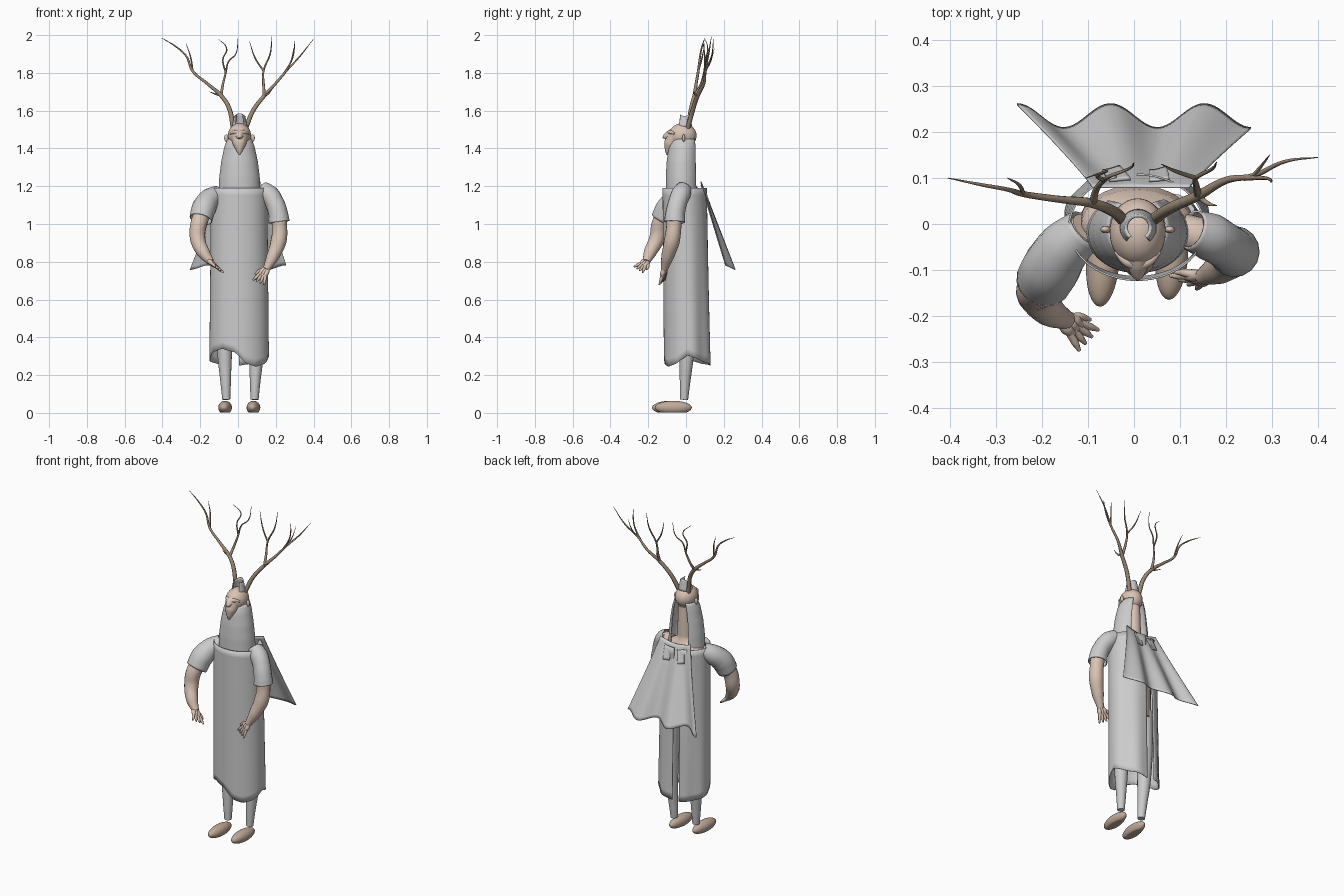
import bpy, bmesh
from math import sin, cos, pi, radians
from mathutils import Vector


def mat(name, c):
    m = bpy.data.materials.new(name)
    m.diffuse_color = (*c, 1)
    return m


SKIN = mat("skin", (0.70, 0.55, 0.46))
SHOE = mat("shoe", (0.52, 0.40, 0.31))
HORN = mat("horn", (0.33, 0.25, 0.18))


def finish(ob, m=None, thick=0):
    bpy.ops.object.select_all(action='DESELECT')
    ob.select_set(True)
    bpy.context.view_layer.objects.active = ob
    if ob.type == 'CURVE':
        bpy.ops.object.convert(target='MESH')
        ob = bpy.context.object
    bpy.ops.object.shade_smooth_by_angle(angle=radians(50))
    if m:
        ob.data.materials.clear()
        ob.data.materials.append(m)
    if thick:
        s = ob.modifiers.new("thickness", 'SOLIDIFY')
        s.thickness, s.offset = thick, 0
    return ob


def table(rows, t):
    """Linear lookup in rows of (key, values...)."""
    for a, b in zip(rows, rows[1:]):
        if t <= b[0]:
            k = (t - a[0]) / (b[0] - a[0])
            k = max(0, k)
            return [p + (q - p) * k for p, q in zip(a[1:], b[1:])]
    return list(rows[-1][1:])


def grid(name, nu, nv, fn, thick=0.004, m=None, caps=False):
    """Surface from fn(u, v), optionally welded and capped."""
    bm = bmesh.new()
    vs = [[bm.verts.new(fn(i / nu, j / nv)) for i in range(nu + 1)] for j in range(nv + 1)]
    for j in range(nv):
        for i in range(nu):
            bm.faces.new((vs[j][i], vs[j + 1][i], vs[j + 1][i + 1], vs[j][i + 1]))
    if caps:
        bm.faces.new(vs[0][:-1])
        bm.faces.new(vs[-1][:-1])
        bmesh.ops.remove_doubles(bm, verts=bm.verts, dist=1e-5)
    bmesh.ops.recalc_face_normals(bm, faces=bm.faces)
    me = bpy.data.meshes.new(name)
    bm.to_mesh(me)
    ob = bpy.data.objects.new(name, me)
    bpy.context.collection.objects.link(ob)
    return finish(ob, m, thick)


def tubes(name, paths, m=None, caps=True, res=4, thick=0):
    """Smooth tapered tubes; each path point is (x, y, z, radius)."""
    cu = bpy.data.curves.new(name, 'CURVE')
    cu.dimensions, cu.bevel_depth, cu.bevel_resolution = '3D', 1, res
    cu.resolution_u, cu.use_fill_caps = 6, caps
    for path in paths:
        sp = cu.splines.new('BEZIER')
        sp.bezier_points.add(len(path) - 1)
        for bp, p in zip(sp.bezier_points, path):
            bp.co, bp.radius = p[:3], p[3]
            bp.handle_left_type = bp.handle_right_type = 'AUTO'
    ob = bpy.data.objects.new(name, cu)
    bpy.context.collection.objects.link(ob)
    return finish(ob, m, thick)


def ball(name, loc, scale, m, floor=None):
    bpy.ops.mesh.primitive_uv_sphere_add(segments=32, ring_count=20, radius=1, location=loc)
    ob = bpy.context.object
    ob.name, ob.scale = name, scale
    bpy.ops.object.transform_apply(location=True, rotation=False, scale=True)
    for v in ob.data.vertices:
        w = v.co.z + (ob.location.z)
        if floor is not None and w < floor:
            v.co.z = floor - ob.location.z
    return finish(ob, m)


# robe: wrapped tube with a slit at the back and an uneven hem
HEM = [(100, .25), (140, .26), (180, .28), (205, .32), (235, .34), (262, .32), (285, .26),
       (305, .245), (330, .26), (360, .305), (405, .27), (450, .25)]


def robe(u, v):
    d = 107 + 343 * u
    a = radians(d)
    z = 1.19 + (table(HEM, d)[0] - 1.19) * v
    fold = 1 + .035 * v * max(0, sin(a) + .3) * sin(7 * a)
    return (.006 + (.147 + .008 * v) * cos(a) * fold,
            -.007 + .015 * v + (.115 + .008 * v) * sin(a) * fold, z)


grid("robe", 96, 24, robe)

# hood hanging from the head, open behind
HOOD = [(0, .062, -.072, .055, 1.45), (.12, .078, -.09, .06, 1.41), (.4, .095, -.1, .062, 1.33),
        (.7, .105, -.105, .065, 1.25), (1, .11, -.105, .066, 1.15)]


def hood(u, v):
    a = radians(125 + 293 * u)
    rx, yf, yb, z = table(HOOD, v)
    return (.008 + rx * cos(a), (yf + yb) / 2 + (yb - yf) / 2 * sin(a), z)


grid("hood", 56, 20, hood)


# cape: flares out and back with three folds
def cape(u, v):
    f = v ** 1.1
    x = (-.09 + .21 * u) * (1 - f) + (-.255 + .51 * u) * f
    return (x, .08 + .155 * v + .026 * v * cos(5 * pi * u),
            1.225 - .455 * v - .02 * (1 - v) * sin(pi * u) - .012 * v * cos(5 * pi * u))


grid("cape", 64, 24, cape)
for n, u0 in (("left", .2), ("right", .58)):
    def tab(u, v):
        x, y, z = cape(u0 + (.2 - .06 * v) * u, .06 + .17 * v)
        return (x, y + .007, z)
    grid("cape_tab_" + n, 6, 6, tab, .006)

# body under the cloth
BODY = [(0, .115, .08, .7), (.4, .11, .08, .95), (.62, .125, .085, 1.1), (.72, .12, .075, 1.16),
        (.77, .09, .06, 1.195), (.8, .045, .045, 1.22), (1, .038, .04, 1.42)]


def body(u, v):
    a = 2 * pi * u
    rx, ry, z = table(BODY, v)
    return (.006 + rx * cos(a), ry * sin(a), z)


grid("body", 32, 50, body, 0, SKIN, True)

# head with nose, pointed chin, brow and ears
ball("head", (.008, -.018, 1.468), (.061, .074, .066), SKIN)
tubes("nose", [[(.008, -.05, 1.475, .042), (.008, -.09, 1.468, .026), (.008, -.115, 1.46, .012),
                (.008, -.123, 1.456, .002)]], SKIN)
tubes("chin", [[(.008, -.06, 1.46, .045), (.008, -.083, 1.42, .035), (.008, -.095, 1.39, .018),
                (.008, -.102, 1.365, .002)]], SKIN)
tubes("brow", [[(-.04, -.06, 1.478, .005), (-.015, -.082, 1.486, .011), (.008, -.09, 1.48, .011),
                (.031, -.082, 1.486, .011), (.056, -.06, 1.478, .005)]], SKIN)
for s in (-1, 1):
    ball("ear", (.008 + s * .07, -.012, 1.455), (.011, .008, .02), SKIN)


# crown collar on top of the head, open toward the front
def collar(u, v):
    a = radians(-50 + 280 * u)
    r = .037 - .011 * v
    return (.009 + r * cos(a), -.008 + r * sin(a), 1.515 + (.055 + .015 * sin(a / 1) ** 2) * v)


grid("collar", 32, 6, collar, .007)

# antlers
tubes("antler_left", [
    [(-.025, .01, 1.51, .013), (-.05, .03, 1.62, .012), (-.09, .045, 1.68, .011), (-.165, .054, 1.745, .008),
     (-.24, .065, 1.81, .007), (-.275, .075, 1.89, .005), (-.33, .085, 1.94, .004), (-.405, .1, 1.985, .001)],
    [(-.24, .065, 1.81, .005), (-.25, .085, 1.88, .004), (-.275, .1, 1.955, .001)],
    [(-.09, .045, 1.68, .009), (-.082, .075, 1.73, .007), (-.065, .095, 1.80, .005), (-.05, .105, 1.86, .004),
     (-.012, .12, 1.9, .003), (0, .133, 1.985, .001)],
    [(-.065, .095, 1.8, .005), (-.08, .105, 1.87, .004), (-.06, .115, 1.93, .003), (-.105, .1, 1.98, .001)],
    [(-.09, .045, 1.68, .007), (-.12, .05, 1.688, .004), (-.15, .06, 1.70, .001)]], HORN, res=2)
tubes("antler_right", [
    [(.042, .01, 1.51, .013), (.08, .035, 1.6, .012), (.14, .062, 1.68, .011), (.2, .095, 1.745, .008),
     (.26, .105, 1.815, .006), (.325, .135, 1.885, .004), (.4, .145, 1.98, .001)],
    [(.24, .1, 1.79, .006), (.285, .1, 1.87, .004), (.298, .095, 1.93, .003), (.298, .09, 1.97, .001)],
    [(.26, .105, 1.815, .005), (.28, .13, 1.86, .003), (.295, .15, 1.93, .001)],
    [(.14, .062, 1.68, .009), (.135, .085, 1.74, .007), (.135, .1, 1.81, .005), (.17, .12, 1.9, .004),
     (.18, .135, 1.995, .001)],
    [(.135, .1, 1.81, .005), (.09, .115, 1.88, .004), (.06, .13, 1.97, .001)],
    [(.14, .062, 1.68, .007), (.16, .045, 1.69, .005), (.18, .04, 1.71, .001)]], HORN, res=2)

# sleeves and arms
tubes("sleeve_left", [[(-.105, -.01, 1.16, .045), (-.15, -.05, 1.13, .056), (-.18, -.095, 1.085, .062),
                       (-.197, -.125, 1.025, .059)]], None, False, 6, .004)
tubes("sleeve_right", [[(.125, -.012, 1.185, .042), (.165, -.028, 1.155, .05), (.195, -.045, 1.11, .048),
                        (.213, -.058, 1.05, .05), (.218, -.06, 1.01, .054)]], None, False, 6, .004)
tubes("arm_left", [[(-.10, -.01, 1.15, .04), (-.165, -.08, 1.09, .045), (-.205, -.135, 1.01, .044),
                    (-.213, -.155, .92, .041), (-.183, -.19, .85, .034), (-.145, -.21, .80, .02)]], SKIN, res=6)
tubes("arm_right", [[(.10, -.01, 1.16, .035), (.15, -.03, 1.155, .042), (.205, -.06, 1.07, .042),
                     (.22, -.065, .98, .04), (.215, -.075, .91, .042), (.185, -.097, .83, .034),
                     (.15, -.115, .76, .019)]], SKIN, res=6)


# hands: palm, four fingers and a thumb
def hand(name, wrist, along, side):
    w, d, s = Vector(wrist), Vector(along), Vector(side).normalized()
    p = lambda t, k, r: (*(w + d * t + s * k), r)
    paths = [[p(-.05, k * .6, .012), p(.25, k, .014), p(.5, k, .009)] for k in (-.014, 0, .014)]
    for i in range(4):
        k = (i - 1.5) * .012
        paths.append([p(.42, k, .009), p(.75, k * 1.5, .008), p(1, k * 1.9, .004)])
    paths.append([p(.1, .012, .01), p(.3, .03, .009), p(.6, .04, .004)])
    tubes(name, paths, SKIN, res=3)


hand("hand_left", (-.15, -.208, .803), (.052, -.045, -.045), (.55, .6, -.4))
hand("hand_right", (.148, -.115, .76), (-.04, -.012, -.07), (-.8, .4, .35))

# trouser legs and shoes
for n, x, b, y in (("left", -.065, -.062, -.07), ("right", .09, .088, -.055)):
    tubes("leg_" + n, [[(x * .9, .012, .75, .055), (x * 1.1, .005, .5, .048), (x * 1.08, .003, .3, .038),
                        (x, -.006, .15, .027), (b, -.01, .07, .021)]], None, True, 6)
    sh = ball("shoe_" + n, (0, 0, 0), (.036, .098, .036), SHOE)
    for v in sh.data.vertices:
        c = v.co
        c.x *= 1 - .8 * c.y if c.y > 0 else 1
        # flat sole and blunt ends
        c.z = max(c.z, -.026) + .028
        c.x += b - .006 + c.y * .06
        c.y += y - .012
        c.z = max(c.z, 0)
